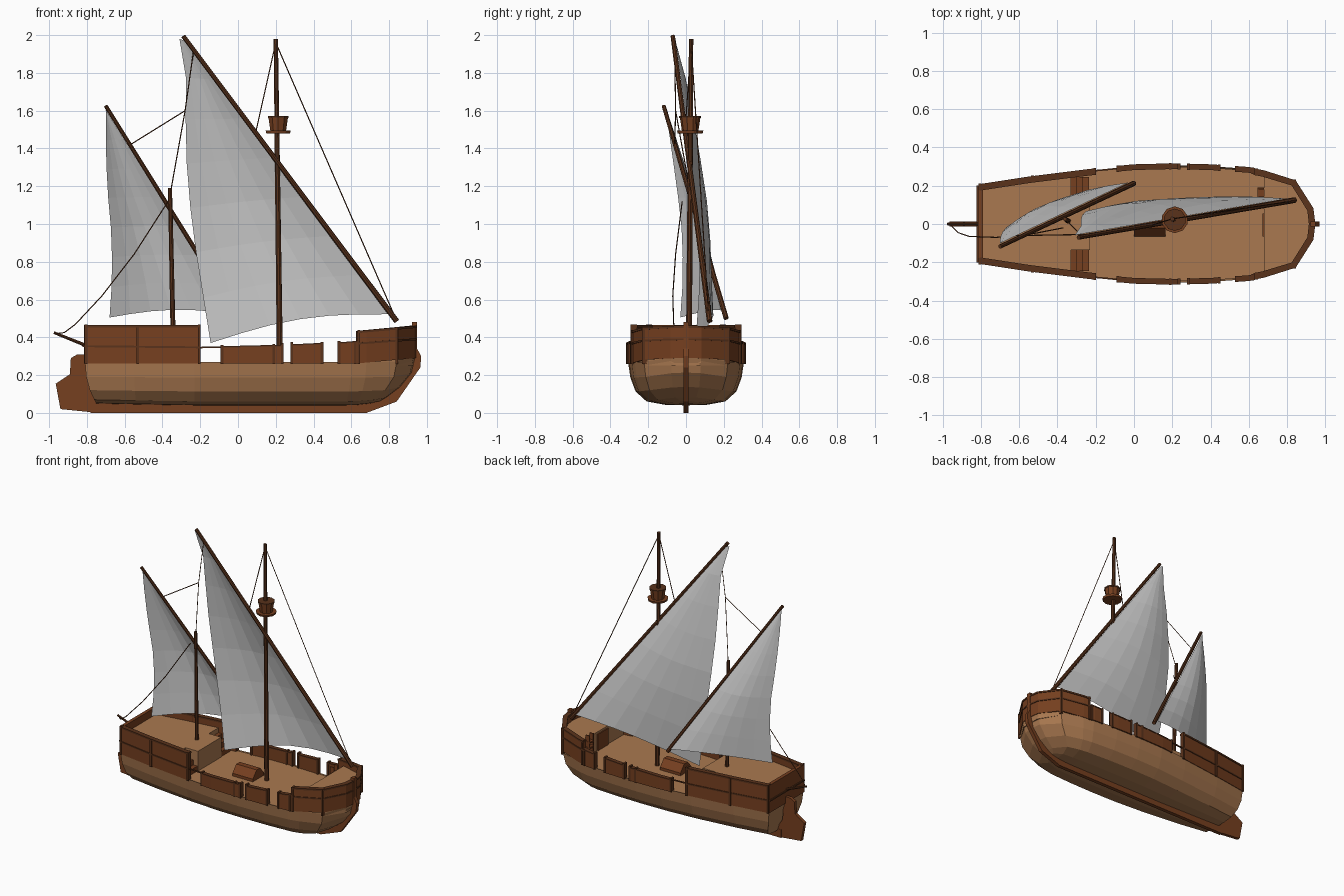
import bpy, bmesh, math
from mathutils import Vector

if "Cube" in bpy.data.objects:
    bpy.data.objects.remove(bpy.data.objects["Cube"])


def material(name, rgb):
    m = bpy.data.materials.new(name)
    m.diffuse_color = (*rgb, 1)
    m.use_nodes = True
    m.node_tree.nodes["Principled BSDF"].inputs["Base Color"].default_value = m.diffuse_color
    return m


LIGHT = material("light_wood", (0.40, 0.19, 0.08))
DARK = material("dark_wood", (0.18, 0.050, 0.014))
SPAR = material("spar_wood", (0.10, 0.032, 0.011))


def make(name, verts, faces, mat=None, mirror=False):
    me = bpy.data.meshes.new(name)
    me.from_pydata(verts, [], faces)
    bm = bmesh.new()
    bm.from_mesh(me)
    bmesh.ops.recalc_face_normals(bm, faces=bm.faces)
    bm.to_mesh(me)
    bm.free()
    ob = bpy.data.objects.new(name, me)
    bpy.context.collection.objects.link(ob)
    if mat:
        me.materials.append(mat)
    if mirror:
        ob.modifiers.new("mirror", 'MIRROR').use_axis = (False, True, False)
    return ob


def prism(name, pts, d, mat, mirror=False):
    """Closed outline pts extruded by vector d."""
    n = len(pts)
    v = [Vector(p) for p in pts]
    v += [p + Vector(d) for p in v]
    f = [list(range(n)), list(range(n, 2 * n))]
    f += [[i, (i + 1) % n, (i + 1) % n + n, i + n] for i in range(n)]
    return make(name, v, f, mat, mirror)


def box(name, x, y, z, mat, mirror=False):
    pts = [(x[0], y[0], z[0]), (x[1], y[0], z[0]), (x[1], y[1], z[0]), (x[0], y[1], z[0])]
    return prism(name, pts, (0, 0, z[1] - z[0]), mat, mirror)


def spar(name, a, b, r1, r2, mat=SPAR, sides=8):
    a, b = Vector(a), Vector(b)
    bm = bmesh.new()
    bmesh.ops.create_cone(bm, cap_ends=True, segments=sides, radius1=r1, radius2=r2, depth=(b - a).length)
    me = bpy.data.meshes.new(name)
    bm.to_mesh(me)
    bm.free()
    ob = bpy.data.objects.new(name, me)
    ob.location = (a + b) / 2
    ob.rotation_euler = (b - a).to_track_quat('Z', 'Y').to_euler()
    me.materials.append(mat)
    bpy.context.collection.objects.link(ob)


def rope(name, pts):
    cu = bpy.data.curves.new(name, 'CURVE')
    cu.dimensions, cu.bevel_depth, cu.bevel_resolution = '3D', 0.003, 0
    s = cu.splines.new('POLY')
    s.points.add(len(pts) - 1)
    for q, p in zip(s.points, pts):
        q.co = (*p, 1)
    cu.materials.append(SPAR)
    bpy.context.collection.objects.link(bpy.data.objects.new(name, cu))


# Plan outline of one side of the ship (x, half width), stern to bow
OUT = [(-.81, .20), (-.55, .24), (-.23, .28), (0, .302), (.2, .307), (.4, .302),
       (.6, .288), (.68, .272), (.84, .222), (.93, .08), (.94, 0)]


def half(x):
    for (x0, y0), (x1, y1) in zip(OUT, OUT[1:]):
        if x0 <= x <= x1:
            return y0 + (y1 - y0) * (x - x0) / (x1 - x0)


def path(x0, x1):
    return [(x0, half(x0))] + [p for p in OUT if x0 < p[0] < x1] + [(x1, half(x1))]


def strip(name, x0, x1, z0, z1, mat=DARK, t=.022, out=.003):
    """Plank wall that follows the outline; z0 and z1 are (aft, fore) heights."""
    p, v, f = path(x0, x1), [], []
    for i, (x, y) in enumerate(p):
        a, b = p[max(i - 1, 0)], p[min(i + 1, len(p) - 1)]
        n = Vector((a[1] - b[1], b[0] - a[0])).normalized() if y > .001 else Vector((1, 0))
        k = (x - x0) / (x1 - x0)
        za, zb = z0[0] + (z0[1] - z0[0]) * k, z1[0] + (z1[1] - z1[0]) * k
        for o, z in ((out, za), (out, zb), (-t, zb), (-t, za)):
            v.append((x + n.x * o, max(0, y + n.y * o), z))
    for i in range(len(p) - 1):
        for j in range(4):
            c = (j + 1) % 4
            f.append([i * 4 + j, i * 4 + c, i * 4 + 4 + c, i * 4 + 4 + j])
    e = len(v) - 4
    make(name, v, f + [[0, 1, 2, 3], [e, e + 1, e + 2, e + 3]], mat, True)


# Hull: lofted from stations, faceted
SECTION = [(0, 0), (.35, .01), (.68, .09), (.87, .32), (.96, .64), (1, 1)]
KEEL_X = [-.75, -.54, -.23, 0, .2, .4, .57, .63, .70, .745, .75]
KEEL_Z = [.05, .045, .04, .04, .04, .04, .04, .042, .05, .06, .06]
SHEER = [.27] * 9 + [.295, .30]
v, f, m = [], [], len(SECTION)
for (xt, w), xb, zb, zs in zip(OUT, KEEL_X, KEEL_Z, SHEER):
    for wf, zf in SECTION:
        v.append((xt + (xb - xt) * (1 - zf) ** 2.2, w * wf, zb + (zs - zb) * zf))
for i in range(len(OUT) - 1):
    f += [[i * m + j, i * m + j + 1, i * m + m + j + 1, i * m + m + j] for j in range(m - 1)]
c = len(v)
v.append((-.81, 0, .27))
make("hull", v, f + [list(range(m)) + [c]], LIGHT, True)

# Keel with stem, and rudder
keel = [(-.78, .0), (.68, .0), (.84, .06), (.965, .24), (.97, .30), (.948, .34), (.948, .48),
        (.922, .48), (.922, .30), (.82, .13), (.68, .06), (-.78, .06)]
prism("keel_and_stem", [(x, -.014, z) for x, z in keel], (0, .028, 0), DARK)
rudder = [(-.94, .02), (-.965, .155), (-.89, .205), (-.885, .29), (-.85, .31), (-.80, .31),
          (-.79, .14), (-.74, .06), (-.74, .0)]
prism("rudder", [(x, -.012, z) for x, z in rudder], (0, .024, 0), DARK)


# Decks
def deck(name, x0, x1, z0, z1):
    p = [(x, y - .008) for x, y in path(x0, x1) if y > .01]
    prism(name, [(x, y, z0) for x, y in p] + [(x, -y, z0) for x, y in reversed(p)],
          (0, 0, z1 - z0), LIGHT)


deck("main_deck", -.80, .93, .25, .265)
deck("aft_deck", -.80, -.33, .265, .41)
box("aft_deck_centre", (-.33, -.23), (-.135, .135), (.265, .41), LIGHT)
deck("fore_deck", .68, .925, .265, .40)
for i in range(3):
    box("aft_stair", (-.33, -.30 + .033 * i), (.135, .245), (.265, .375 - .037 * i), DARK, True)
    box("fore_ladder_step", (.645, .68), (.14, .19), (.295 + .04 * i, .305 + .04 * i), DARK)
for y in (.14, .185):
    box("fore_ladder_side", (.65, .68), (y - .004, y + .004), (.265, .43), DARK)
box("fore_door", (.672, .682), (-.065, .055), (.265, .385), DARK)

# Bulwarks, cap rails and wales
strip("aft_bulwark", -.81, -.20, (.262, .262), (.452, .452))
strip("aft_cap_rail", -.815 + .005, -.20, (.452, .452), (.464, .464), SPAR, .026, .008)
strip("aft_wale", -.81, -.20, (.348, .342), (.358, .352), SPAR, 0, .008)
strip("gangway_rail", -.20, -.09, (.342, .344), (.35, .352), SPAR, .008, 0)
for a, b, z in ((-.09, .24, .345), (.28, .45, .355), (.53, .63, .365)):
    strip("waist_bulwark", a, b, (.262, .262), (z, z + .008), DARK, .016, .008)
    strip("waist_cap_rail", a, b, (z, z + .008), (z + .008, z + .016), SPAR, .02, .01)
strip("bow_bulwark", .63, .94, (.262, .29), (.422, .45))
strip("bow_cap_rail", .63, .94, (.422, .45), (.434, .462), SPAR, .026, .008)
strip("bow_wale", .63, .94, (.362, .385), (.372, .395), SPAR, 0, .008)
box("transom", (-.815, -.79), (-.20, .20), (.262, .464), DARK)
box("transom_wale", (-.823, -.81), (-.2, .2), (.348, .358), SPAR)

# Frame posts
for x, z in ((-.805, .468), (-.53, .46), (-.205, .468), (-.085, .36), (.19, .365), (.235, .37), (.285, .375),
             (.445, .375), (.535, .38), (.62, .38), (.64, .438), (.84, .455)):
    y = half(x)
    box("frame_post", (x - .007, x + .007), (y - .022, y + .011), (.26, z), SPAR, True)

# Hatch on the main deck
prism("hatch", [(0, -.065, .265), (0, .065, .265), (0, .065, .285), (0, .02, .335), (0, -.02, .335),
                (0, -.065, .285)], (.165, 0, 0), DARK)

# Masts, yards and sheet boom
spar("main_mast", (.222, .015, .25), (.20, .027, 1.98), .017, .012)
spar("mizzen_mast", (-.343, .015, .38), (-.36, .025, 1.19), .014, .011)
M0, M1 = Vector((.84, .125, .485)), Vector((-.29, -.07, 1.995))
Z0, Z1 = Vector((0, .213, .50)), Vector((-.70, -.118, 1.625))
spar("main_yard", M0, M1, .015, .012)
spar("mizzen_yard", Z0, Z1, .014, .011)
spar("sheet_boom", (-.80, 0, .355), (-.975, 0, .425), .009, .007)

# Crow's nest: floor, flared tub and rim
NX, NY = .213, .022
spar("nest_floor", (NX, NY, 1.48), (NX, NY, 1.495), .066, .07, DARK, 10)
spar("nest_tub", (NX, NY, 1.495), (NX, NY, 1.562), .044, .054, DARK, 10)
spar("nest_rim", (NX, NY, 1.562), (NX, NY, 1.572), .058, .058, SPAR, 10)


# Lateen sails: rows run from the leech to the yard and belly out to +y
def sail(name, low, high, leech, belly, arch, rows=7, cols=6):
    verts, faces = [], []
    for r in range(rows + 1):
        k = r / rows
        s = k * (len(leech) - 1)
        i = min(int(s), len(leech) - 2)
        left = Vector(leech[i]).lerp(Vector(leech[i + 1]), s - i)
        right = high.lerp(low, .01 + .96 * k) + Vector((-.008, .014, -.008))
        for c in range(cols + 1):
            u = c / cols
            p = left.lerp(right, u)
            w = math.sin(math.pi * u)
            p.y += belly * w * min(1, 1.6 * k) * (1 - .35 * k)
            p.z += arch * w * k ** 4
            verts.append(p)
    n = cols + 1
    for r in range(rows):
        faces += [[r * n + c, r * n + c + 1, r * n + n + c + 1, r * n + n + c] for c in range(cols)]
    make(name, verts, faces)


sail("main_sail", M0, M1, [(-.31, -.06, 1.98), (-.27, .0, 1.74), (-.28, .03, 1.48), (-.265, .06, 1.2),
                           (-.235, .075, .93), (-.19, .07, .65), (-.145, .05, .37)], .07, .05)
sail("mizzen_sail", Z0, Z1, [(-.70, -.105, 1.60), (-.70, -.075, 1.38), (-.69, -.045, 1.17),
                             (-.67, -.02, .95), (-.665, -.015, .73), (-.68, -.03, .505)], .075, .03)

# Rigging
rope("forestay", [(.20, .027, 1.96), (.83, .12, .51)])
rope("main_halyard", [(.20, .027, 1.96), (.095, -.005, 1.49)])
rope("main_vang", [(-.235, -.06, 1.92), (-.28, -.055, 1.60), (-.355, .02, 1.18)])
rope("mizzen_lift", [(-.28, -.055, 1.60), (-.57, -.06, 1.42)])
rope("mizzen_sheet", [(-.37, -.02, 1.12), (-.55, -.055, .84), (-.72, -.07, .62), (-.86, -.065, .47),
                      (-.92, -.045, .425), (-.965, 0, .42)])
